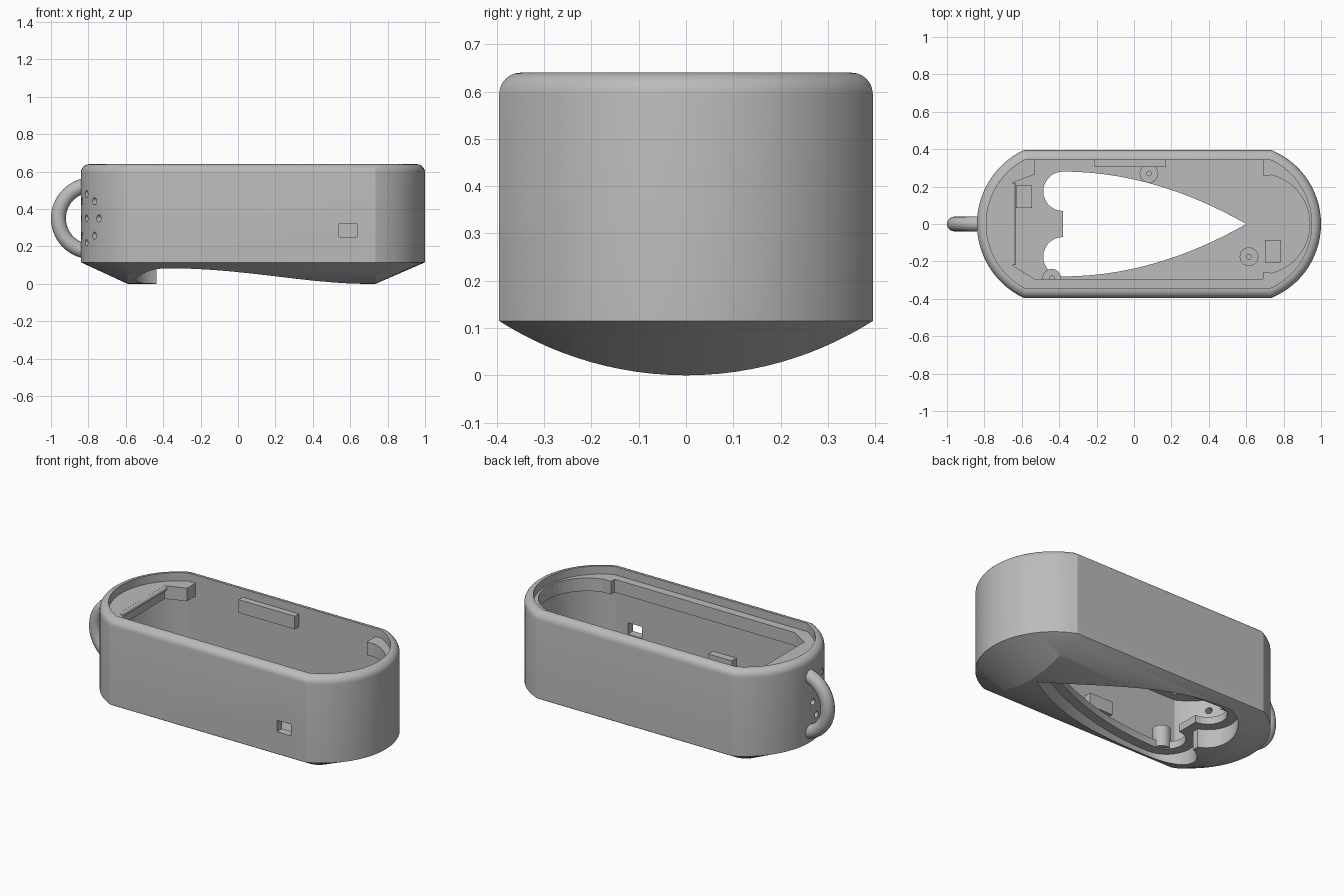
import bpy, bmesh, math
from mathutils import Vector, Matrix

cube = bpy.data.objects.get("Cube")
if cube:
    bpy.data.objects.remove(cube, do_unlink=True)

grey = bpy.data.materials.new("plain_grey")
grey.use_nodes = True
grey.diffuse_color = (0.5, 0.5, 0.5, 1)
grey.node_tree.nodes["Principled BSDF"].inputs["Base Color"].default_value = (0.5, 0.5, 0.5, 1)

HALF, WALL, FILLET = 0.395, 0.05, 0.045
TOP, SKIRT, FLOOR = 0.64, 0.115, 0.16
LEDGE_LOW, LEDGE_TOP = 0.51, 0.59
N = 29


def finish(name, bm):
    bmesh.ops.remove_doubles(bm, verts=bm.verts, dist=1e-5)
    bmesh.ops.recalc_face_normals(bm, faces=bm.faces)
    mesh = bpy.data.meshes.new(name)
    bm.to_mesh(mesh)
    bm.free()
    mesh.materials.append(grey)
    obj = bpy.data.objects.new(name, mesh)
    bpy.context.collection.objects.link(obj)
    return obj


def smooth(obj, degrees=20):
    bpy.ops.object.select_all(action='DESELECT')
    obj.select_set(True)
    bpy.context.view_layer.objects.active = obj
    bpy.ops.object.shade_smooth_by_angle(angle=math.radians(degrees))


def prism(name, points, low, high):
    bm = bmesh.new()
    face = bm.faces.new([bm.verts.new((x, y, low)) for x, y in points])
    new = bmesh.ops.extrude_face_region(bm, geom=[face])["geom"]
    bmesh.ops.translate(bm, vec=(0, 0, high - low),
                        verts=[v for v in new if isinstance(v, bmesh.types.BMVert)])
    return finish(name, bm)


def box(name, x0, x1, y0, y1, z0, z1):
    return prism(name, [(x0, y0), (x1, y0), (x1, y1), (x0, y1)], z0, z1)


def rod(name, centre, axis, radius, length, sides=24):
    bm = bmesh.new()
    turn = Vector(axis).to_track_quat('Z', 'Y').to_matrix().to_4x4()
    bmesh.ops.create_cone(bm, cap_ends=True, segments=sides, radius1=radius, radius2=radius,
                          depth=length, matrix=Matrix.Translation(centre) @ turn)
    return finish(name, bm)


def cut(obj, cutters):
    for cutter in cutters:
        cutter.hide_render = True
        mod = obj.modifiers.new("cut", 'BOOLEAN')
        mod.operation, mod.solver, mod.object = 'DIFFERENCE', 'EXACT', cutter
        bpy.context.view_layer.objects.active = obj
        bpy.ops.object.modifier_apply(modifier=mod.name)
        bpy.data.objects.remove(cutter, do_unlink=True)


def end_curve(inset, side):
    """Bowed end of the outline, from -y to +y."""
    centre, radius = (0.573, 0.427) if side > 0 else (-0.403, 0.437)
    half, widest = HALF - inset, math.radians(65)
    pts = []
    for i in range(N):
        y = half * math.sin(widest * (2 * i / (N - 1) - 1)) / math.sin(widest)
        pts.append((centre + side * math.sqrt((radius - inset) ** 2 - y * y), y))
    return pts


def outline(inset):
    return end_curve(inset, 1) + end_curve(inset, -1)[::-1]


def opening(radius, last_angle, tip, block):
    """Pointed opening with two lobes at its blunt end."""
    cx, cy = -0.38, 0.175
    top = cy + radius
    half = []
    for i in range(24):
        t = 1 - i / 24
        half.append((cx + (tip - cx) * t, top * (1 - t * t)))
    for i in range(19):
        a = math.radians(90 + (last_angle - 90) * i / 18)
        half.append((cx + radius * math.cos(a), cy + radius * math.sin(a)))
    half += block
    return half + [(x, -y) for x, y in half[:0:-1]]


# Body: rounded rim, upright wall, bowed keel with sloping ends
bm = bmesh.new()
levels = [(0, SKIRT)]
for k in range(7):
    a = math.pi / 2 * k / 6
    levels.append((FILLET * (1 - math.cos(a)), TOP - FILLET + FILLET * math.sin(a)))
rings = [[bm.verts.new((x, y, z)) for x, y in outline(d)] for d, z in levels]
for low, high in zip(rings, rings[1:]):
    for i in range(2 * N):
        j = (i + 1) % (2 * N)
        bm.faces.new((low[i], low[j], high[j], high[i]))
bm.faces.new(rings[-1])
base = rings[0]
left, right = base[:N - 1:-1], base[:N]
KEEL = 0.736


def keel_row(edge):
    row = [edge[0]]
    for v in edge[1:-1]:
        row.append(bm.verts.new((edge[0].co.x, v.co.y, KEEL - math.sqrt(KEEL ** 2 - v.co.y ** 2))))
    return row + [edge[-1]]


rows = [left, keel_row(left), keel_row(right), right]
for a, b in zip(rows, rows[1:]):
    for i in range(N - 1):
        corners = list(dict.fromkeys((a[i], a[i + 1], b[i + 1], b[i])))
        if len(corners) > 2:
            bm.faces.new(corners)
body = finish("body_shell", bm)

# Cavity, stepped bottom opening, side window and ring of vents
cutters = [
    prism("cavity_cutter", outline(WALL), FLOOR, 0.8),
    prism("recess_cutter", opening(0.165, 250, 0.69, []), -0.1, SKIRT),
    prism("opening_cutter", opening(0.105, 270, 0.60, [(-0.38, 0.05)]), -0.1, 0.3),
    box("window_cutter", 0.54, 0.635, -0.5, -0.3, 0.25, 0.32),
]
out = Vector((-0.931, -0.364, 0))
along = Vector((0.364, -0.931, 0))
middle = Vector((-0.80, -0.155, 0.35))
spots = [middle]
for k in range(8):
    a = math.pi / 4 * k
    spots.append(middle + 0.13 * (along * math.cos(a) + Vector((0, 0, math.sin(a)))))
cutters += [rod("vent_cutter", p, out, 0.019, 0.24, 16) for p in spots]
cut(body, cutters)
smooth(body)

# Ledges that carry a lid below the rim
shelf = end_curve(WALL - 0.005, -1) + [(-0.53, 0.35), (-0.53, 0.265), (-0.65, 0.22),
                                       (-0.65, -0.22), (-0.53, -0.295), (-0.53, -0.35)]
prism("end_shelf", shelf, LEDGE_LOW, LEDGE_TOP)
smooth(rod("shelf_edge", (-0.648, 0, LEDGE_TOP - 0.015), (0, 1, 0), 0.015, 0.44, 16))
box("front_ledge", -0.54, 0.73, -0.35, -0.295, LEDGE_LOW, LEDGE_TOP)
box("back_catch", -0.21, 0.17, 0.305, 0.35, LEDGE_LOW, LEDGE_TOP)
box("front_wall_block", -0.10, 0.06, -0.35, -0.30, 0.22, 0.30)
for side, label in ((1, "back"), (-1, "front")):
    pts = [p for p in end_curve(WALL - 0.005, 1) if p[1] > -0.001]
    pts += [(0.69, 0.35), (0.69, 0.26)]
    for k in range(13):
        a = math.radians(75 * (1 - k / 12))
        pts.append((0.67 + 0.27 * math.cos(a), 0.27 * math.sin(a)))
    prism(label + "_corner_ledge", [(x, side * y) for x, y in pts], LEDGE_LOW, LEDGE_TOP)

# Screw posts with bores
for k, (x, y) in enumerate(((0.08, 0.27), (0.615, -0.175), (-0.44, -0.29))):
    post = rod("screw_post_%d" % (k + 1), (x, y, 0.185), (0, 0, 1), 0.05, 0.13)
    cut(post, [rod("bore_cutter", (x, y, 0.25), (0, 0, 1), 0.013, 0.18, 12)])
    smooth(post)

# Hooked clips on the floor
for label, x, y, d in (("left", 0.74, -0.145, -1), ("right", -0.585, 0.145, 1)):
    back = x - d * 0.03
    box(label + "_clip_stem", back - 0.015, back + 0.015, y - 0.06, y + 0.06, FLOOR - 0.01, 0.28)
    box(label + "_clip_hook", x - 0.04, x + 0.04, y - 0.06, y + 0.06, 0.25, 0.28)

# Carrying loop swept along an arc
bm = bmesh.new()
STEPS, SIDES, BIG, TUBE = 32, 16, 0.178, 0.04
loops = []
for i in range(STEPS + 1):
    a = math.radians(98 + 164 * i / STEPS)
    loop = []
    for j in range(SIDES):
        b = 2 * math.pi * j / SIDES
        r = BIG + TUBE * math.cos(b)
        loop.append(bm.verts.new((-0.782 + r * math.cos(a), TUBE * math.sin(b), 0.35 + r * math.sin(a))))
    loops.append(loop)
for p, q in zip(loops, loops[1:]):
    for j in range(SIDES):
        k = (j + 1) % SIDES
        bm.faces.new((p[j], p[k], q[k], q[j]))
bm.faces.new(loops[0])
bm.faces.new(loops[-1])
for v in bm.verts:
    v.co.x = min(v.co.x, -0.8)
smooth(finish("carrying_loop", bm), 40)
